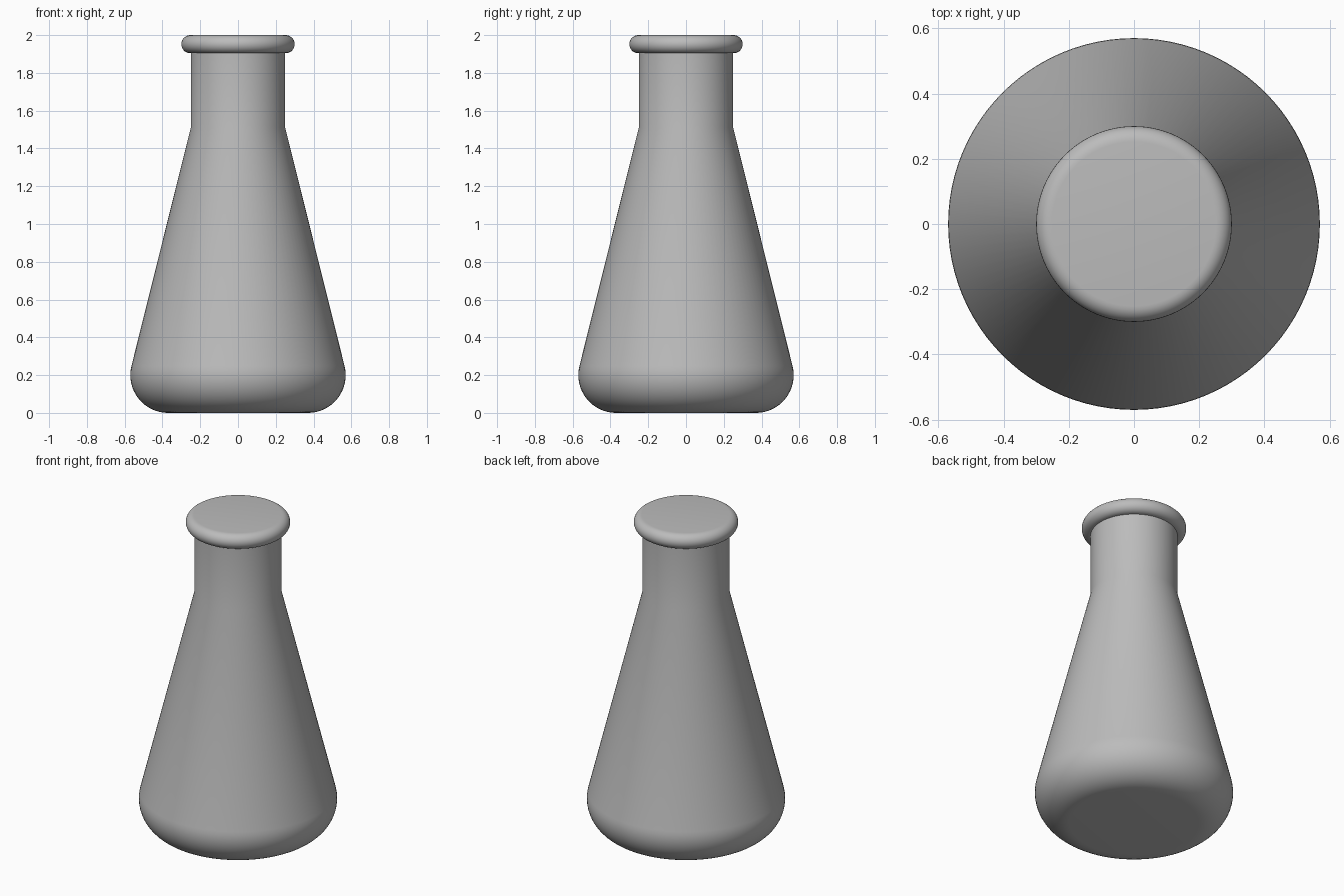
import bpy
import bmesh
from math import sin, cos, pi, radians

cube = bpy.data.objects.get("Cube")
if cube:
    bpy.data.objects.remove(cube, do_unlink=True)

SEGMENTS = 96

glass = bpy.data.materials.new("grey_glass")
glass.use_nodes = True
GREY = (0.5, 0.5, 0.5, 1)
glass.diffuse_color = GREY
glass.node_tree.nodes["Principled BSDF"].inputs["Base Color"].default_value = GREY


def arc(cx, cz, radius, start, end, steps):
    """Points of a circular arc in the profile plane, angles in degrees."""
    angles = [radians(start + (end - start) * i / steps) for i in range(steps + 1)]
    return [(cx + radius * cos(a), cz + radius * sin(a)) for a in angles]


def lathe(name, profile):
    """Revolve a profile around z and close both ends with flat caps."""
    bm = bmesh.new()
    rings = [[bm.verts.new((r * cos(2 * pi * i / SEGMENTS), r * sin(2 * pi * i / SEGMENTS), z))
              for i in range(SEGMENTS)] for r, z in profile]
    for low, high in zip(rings, rings[1:]):
        for i in range(SEGMENTS):
            j = (i + 1) % SEGMENTS
            bm.faces.new((low[i], low[j], high[j], high[i]))
    bm.faces.new(rings[0][::-1])
    bm.faces.new(rings[-1])
    mesh = bpy.data.meshes.new(name)
    bm.to_mesh(mesh)
    bm.free()
    mesh.materials.append(glass)
    obj = bpy.data.objects.new(name, mesh)
    bpy.context.collection.objects.link(obj)
    bpy.ops.object.select_all(action="DESELECT")
    obj.select_set(True)
    bpy.context.view_layer.objects.active = obj
    bpy.ops.object.shade_smooth_by_angle(angle=radians(30))
    return obj


# Rounded base, conical body, straight neck and rolled lip in one closed shell
base = arc(0.37, 0.2, 0.2, -90, 14, 16)
neck = [(0.25, 1.51), (0.25, 1.904)]
lip = arc(0.252, 1.952, 0.048, -90, 90, 14)
lathe("flask", base + neck + lip)
